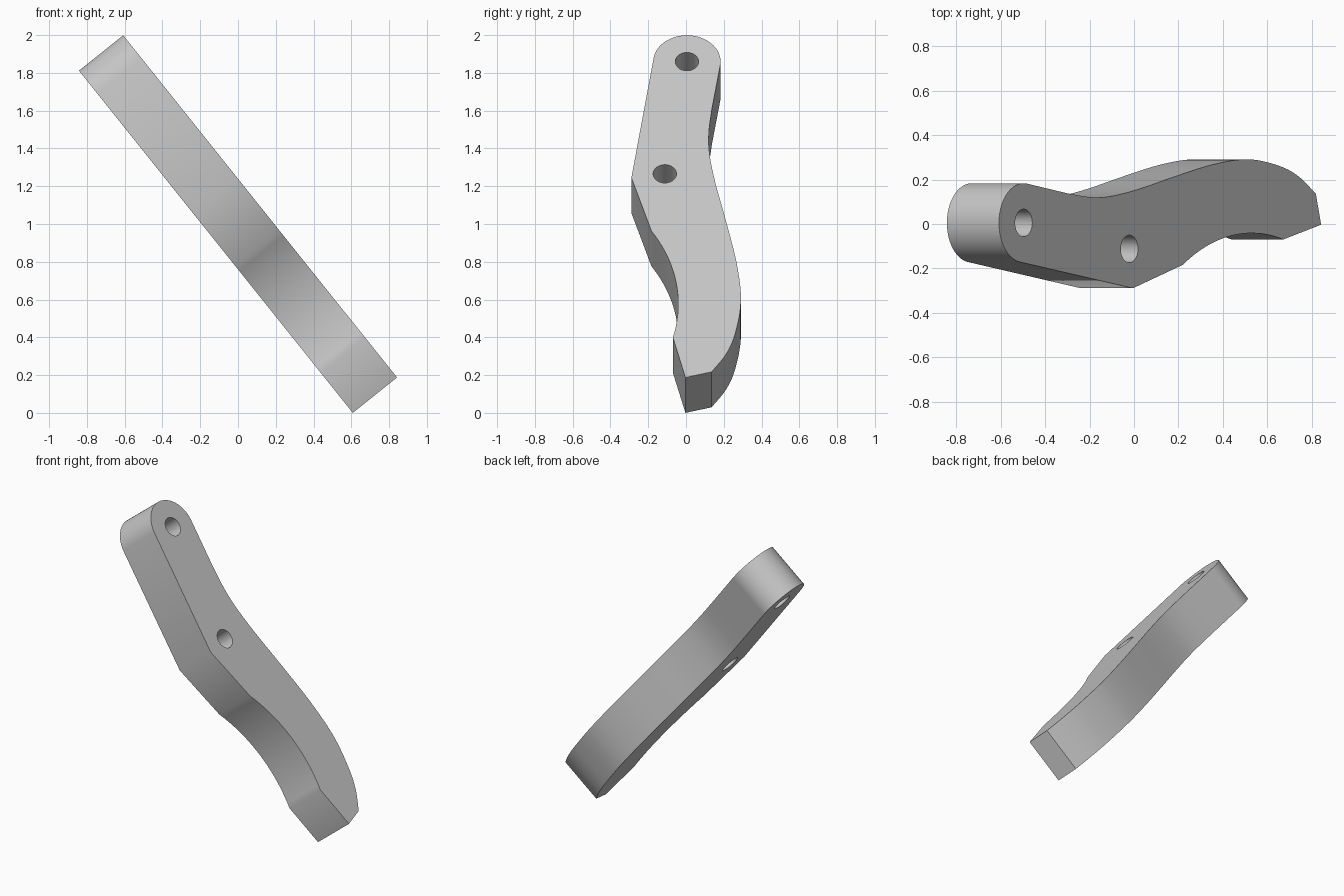
import bpy, bmesh, math
from mathutils import Vector

cube = bpy.data.objects.get("Cube")
if cube:
    bpy.data.objects.remove(cube, do_unlink=True)

THICK = 0.30
TILT = math.atan2(0.781, 0.625)
PIVOT = Vector((2.142, 0.005))      # upper hole, also centre of the round end
SECOND = Vector((1.381, -0.112))    # lower hole

steel = bpy.data.materials.new("grey_metal")
steel.use_nodes = True
GREY = (0.57, 0.57, 0.57, 1)
steel.diffuse_color = GREY
steel.node_tree.nodes["Principled BSDF"].inputs["Base Color"].default_value = GREY


def arc(centre, radius, start, end, steps):
    """Points on a circle, angles in degrees."""
    angles = [math.radians(start + (end - start) * i / steps) for i in range(steps + 1)]
    return [Vector((centre[0] + radius * math.cos(a), centre[1] + radius * math.sin(a))) for a in angles]


def spline(points, steps):
    """Smooth curve through the points."""
    p = [Vector(q) for q in points]
    p = [2 * p[0] - p[1]] + p + [2 * p[-1] - p[-2]]
    out = []
    for a, b, c, d in zip(p, p[1:], p[2:], p[3:]):
        for i in range(steps):
            t = i / steps
            out.append(0.5 * (2 * b + (c - a) * t + (2 * a - 5 * b + 4 * c - d) * t * t
                              + (3 * b - a - 3 * c + d) * t ** 3))
    return out + [p[-2]]


def slab(name, outline, top, bottom):
    """Extrude an outline (distance along the arm, width) between two heights."""
    bm = bmesh.new()
    face = bm.faces.new([bm.verts.new((-p[0], p[1], bottom)) for p in outline])
    ext = bmesh.ops.extrude_face_region(bm, geom=[face])
    moved = [g for g in ext["geom"] if isinstance(g, bmesh.types.BMVert)]
    bmesh.ops.translate(bm, verts=moved, vec=(0, 0, top - bottom))
    bmesh.ops.recalc_face_normals(bm, faces=bm.faces)
    mesh = bpy.data.meshes.new(name)
    bm.to_mesh(mesh)
    bm.free()
    mesh.materials.append(steel)
    obj = bpy.data.objects.new(name, mesh)
    bpy.context.collection.objects.link(obj)
    obj.location = (0.842, 0, 0.1875)
    obj.rotation_euler = (0, TILT, 0)
    return obj


# Outline: blunt tip, hollow front edge, bulge, round end, wavy back edge
outline = [Vector((0, -0.003))]
outline += arc((0.5, -0.971), 0.93, 104.2, 57.9, 20)
outline += [Vector((1.355, -0.289))]
outline += arc(PIVOT, 0.178, -81.8, 98.5, 40)
outline += spline([(1.82, 0.137), (1.66, 0.121), (1.51, 0.125), (1.307, 0.158), (1.06, 0.212),
                   (0.77, 0.269), (0.52, 0.291), (0.3, 0.261), (0.16, 0.213), (0.038, 0.136)], 5)
arm = slab("lever_arm", outline, 0, -THICK)

# Two through holes
bpy.context.view_layer.objects.active = arm
arm.select_set(True)
for centre in (PIVOT, SECOND):
    cutter = slab("hole_cutter", arc(centre, 0.062, 0, 351, 39), 0.1, -THICK - 0.1)
    cutter.hide_render = True
    cut = arm.modifiers.new("hole", "BOOLEAN")
    cut.operation = "DIFFERENCE"
    cut.solver = "EXACT"
    cut.object = cutter
    bpy.context.view_layer.update()
    bpy.ops.object.modifier_apply(modifier=cut.name)
    bpy.data.objects.remove(cutter, do_unlink=True)

bpy.ops.object.shade_smooth_by_angle(angle=math.radians(35))
